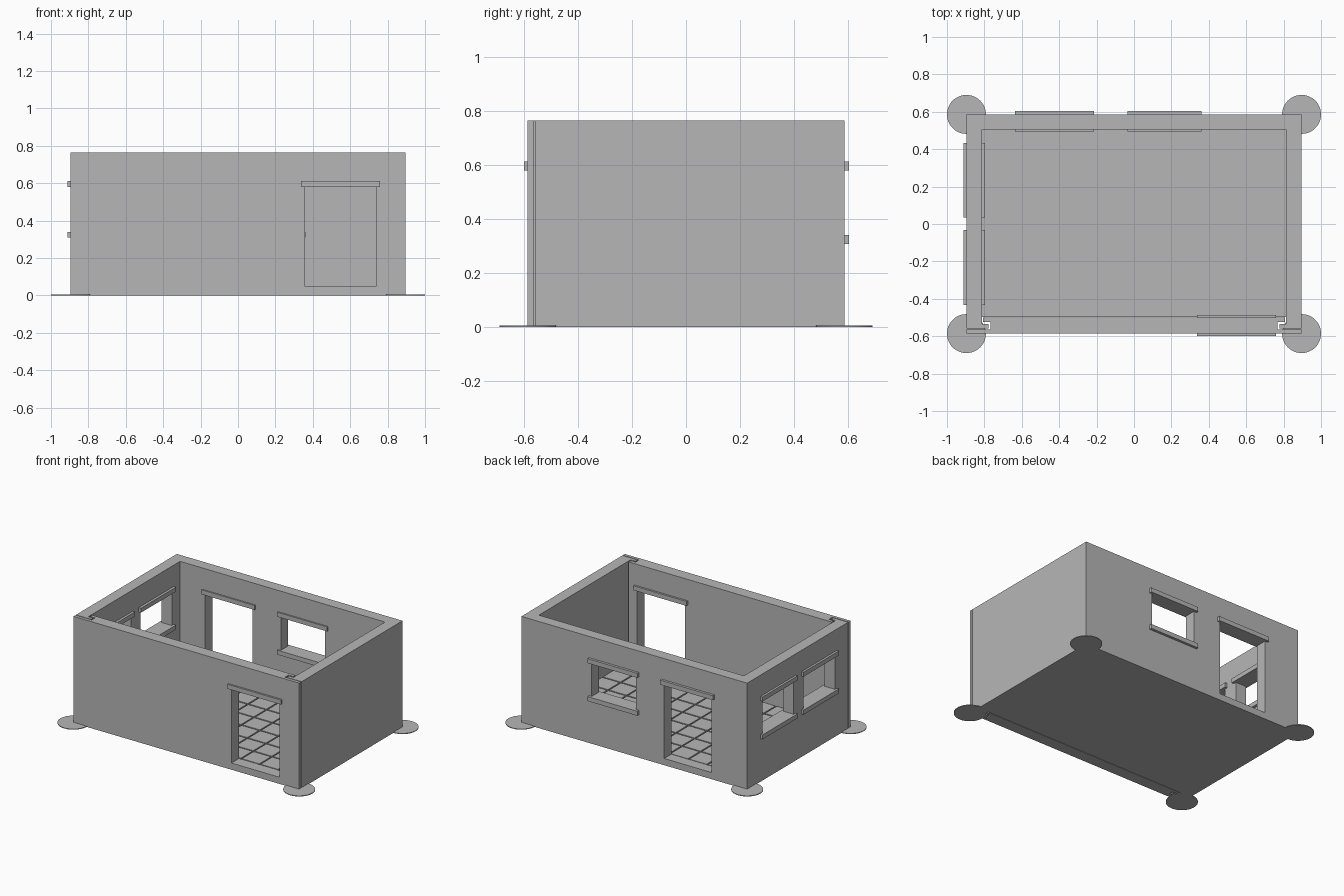
import bpy
import bmesh
from mathutils import Matrix, Vector

cube = bpy.data.objects.get("Cube")
if cube:
    bpy.data.objects.remove(cube, do_unlink=True)

# One plain grey for everything
grey = bpy.data.materials.new("plain_grey")
grey.use_nodes = True
colour = (0.47, 0.47, 0.47, 1)
grey.diffuse_color = colour
grey.node_tree.nodes["Principled BSDF"].inputs["Base Color"].default_value = colour


def finish(name, bm):
    bmesh.ops.recalc_face_normals(bm, faces=bm.faces)
    mesh = bpy.data.meshes.new(name)
    bm.to_mesh(mesh)
    bm.free()
    mesh.materials.append(grey)
    obj = bpy.data.objects.new(name, mesh)
    bpy.context.collection.objects.link(obj)
    return obj


def add_box(bm, low, high):
    low, high = Vector(low), Vector(high)
    matrix = Matrix.Translation((low + high) / 2) @ Matrix.Diagonal((*(high - low), 1))
    bmesh.ops.create_cube(bm, size=1, matrix=matrix)


def boxes(name, spans):
    bm = bmesh.new()
    for low, high in spans:
        add_box(bm, low, high)
    return finish(name, bm)


def mirrored_prism(name, half, height):
    """Extrude a plan outline made of a half and its mirror across x."""
    outline = half + [(-x, y) for x, y in reversed(half)]
    bm = bmesh.new()
    face = bm.faces.new([bm.verts.new((x, y, 0)) for x, y in outline])
    top = bmesh.ops.extrude_face_region(bm, geom=[face])["geom"]
    moved = [v for v in top if isinstance(v, bmesh.types.BMVert)]
    bmesh.ops.translate(bm, vec=(0, 0, height), verts=moved)
    return finish(name, bm)


def cut(target, spans):
    cutter = boxes("opening_cutter", spans)
    cutter.hide_render = True
    mod = target.modifiers.new("openings", "BOOLEAN")
    mod.operation = "DIFFERENCE"
    mod.solver = "EXACT"
    mod.object = cutter
    bpy.context.view_layer.objects.active = target
    bpy.ops.object.modifier_apply(modifier=mod.name)
    bpy.data.objects.remove(cutter, do_unlink=True)


X, Y, H = 0.896, 0.586, 0.765
IX, IY = 0.814, 0.505
FLOOR, SILL, HEAD, BEAM = 0.048, 0.34, 0.58, 0.032
LAP = 0.022   # how far beams run past each side of an opening

# Three-sided shell, with a tongue at each open end
shell = mirrored_prism("side_and_back_walls", [
    (X, Y), (X, -0.558), (0.777, -0.558), (0.777, -0.534),
    (IX, -0.534), (IX, IY)], H)

# Separate front panel, notched to lock round the tongues
front = mirrored_prism("front_wall", [
    (X, -Y), (X, -0.564), (0.768, -0.564), (0.768, -0.524),
    (0.806, -0.524), (0.806, -0.5)], H)

# Openings: wall, start, end, bottom
openings = {
    "front_door": ("front", 0.358, 0.738, FLOOR),
    "back_door": ("back", -0.614, -0.237, FLOOR),
    "back_window": ("back", -0.014, 0.338, SILL),
    "side_window_rear": ("side", 0.058, 0.412, SILL),
    "side_window_front": ("side", -0.41, -0.053, SILL),
}
depth = {"front": (-0.599, -0.486), "back": (0.495, 0.604), "side": (-0.912, -0.796)}


def span(wall, a, b, z0, z1, grow=0.0):
    d0, d1 = depth[wall]
    d0, d1 = d0 - grow, d1 + grow
    if wall == "side":
        return (d0, a, z0), (d1, b, z1)
    return (a, d0, z0), (b, d1, z1)


cuts = {"front": [], "back": [], "side": []}
for wall, a, b, z in openings.values():
    cuts[wall].append(span(wall, a, b, z, HEAD, 0.01))
cut(front, cuts["front"])
cut(shell, cuts["back"] + cuts["side"])

# Lintels above every opening, sills below the windows
for name, (wall, a, b, z) in openings.items():
    boxes(name + "_lintel", [span(wall, a - LAP, b + LAP, HEAD, HEAD + BEAM)])
    if z == SILL:
        boxes(name + "_sill", [span(wall, a - LAP, b + LAP, SILL - BEAM, SILL)])

# Floor slab with shallow raised tiles
BASE, GROOVE = FLOOR - 0.008, 0.01
FRONT = -0.497
boxes("floor_slab", [((-IX, FRONT, 0), (IX, IY, BASE))])
cols, rows = 11, 7
dx, dy = 2 * IX / cols, (IY - FRONT) / rows
tiles = []
for i in range(cols):
    for j in range(rows):
        x, y = -IX + i * dx, FRONT + j * dy
        tiles.append(((x + GROOVE / 2, y + GROOVE / 2, BASE - 0.004),
                      (x + dx - GROOVE / 2, y + dy - GROOVE / 2, FLOOR)))
boxes("floor_tiles", tiles)

# Thin round pads at the four corners
for sx, side in ((1, "left"), (-1, "right")):
    for sy, end in ((-1, "front"), (1, "back")):
        bm = bmesh.new()
        bmesh.ops.create_cone(
            bm, cap_ends=True, segments=48, radius1=0.104, radius2=0.104, depth=0.005,
            matrix=Matrix.Translation((sx * X, sy * Y, 0.0025)))
        finish(f"{end}_{side}_corner_pad", bm)
